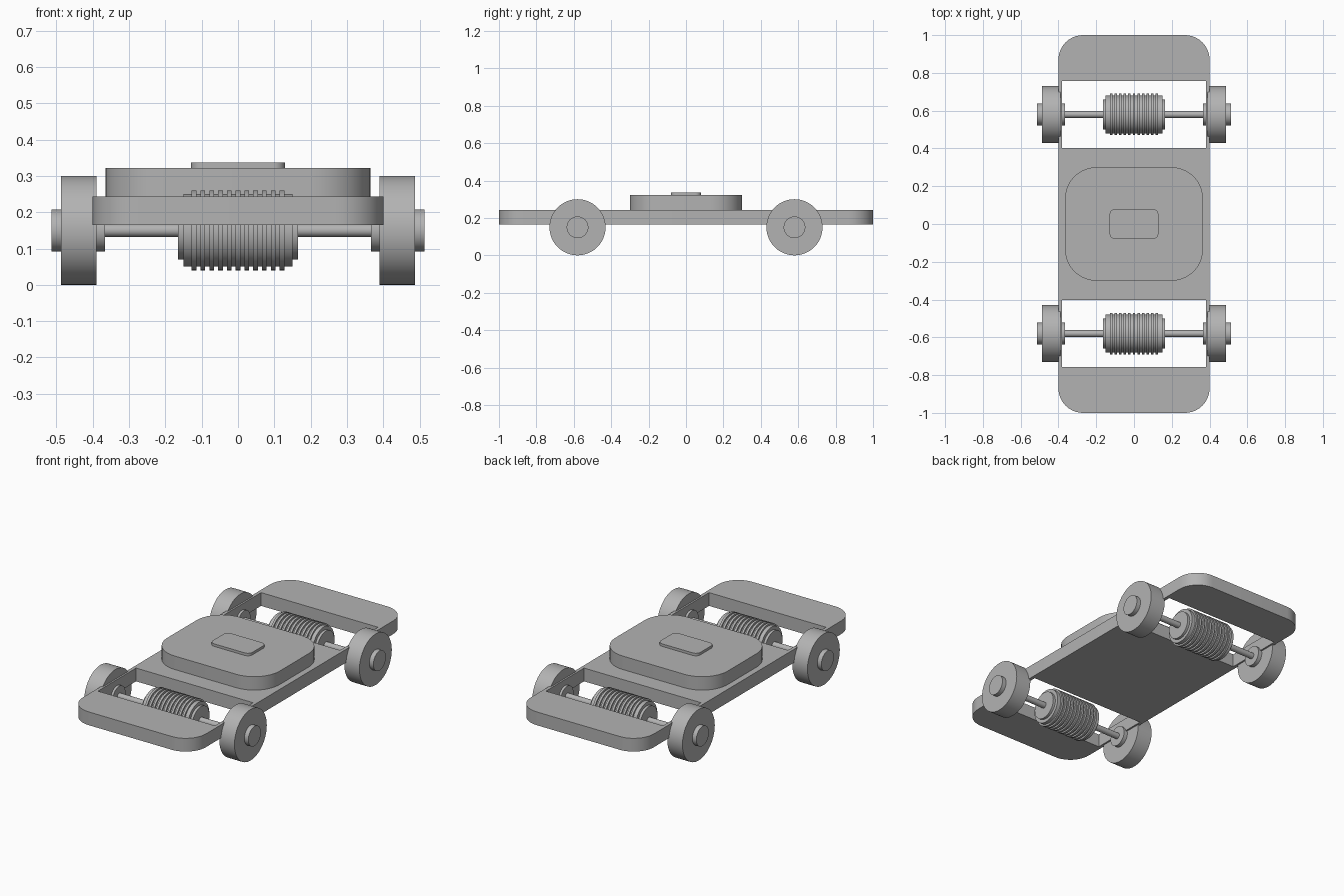
import bpy
import bmesh
import math
from mathutils import Matrix

cube = bpy.data.objects.get("Cube")
if cube:
    bpy.data.objects.remove(cube, do_unlink=True)

GREY = (0.45, 0.45, 0.45, 1.0)
grey = bpy.data.materials.new("plain_grey")
grey.use_nodes = True
grey.diffuse_color = GREY
grey.node_tree.nodes["Principled BSDF"].inputs["Base Color"].default_value = GREY

AXLE_Y, AXLE_Z = 0.58, 0.15


def finish(name, bm):
    """Turn a bmesh into a grey object, smooth apart from its sharp edges."""
    bmesh.ops.recalc_face_normals(bm, faces=bm.faces)
    mesh = bpy.data.meshes.new(name)
    bm.to_mesh(mesh)
    bm.free()
    mesh.materials.append(grey)
    obj = bpy.data.objects.new(name, mesh)
    bpy.context.collection.objects.link(obj)
    bpy.ops.object.select_all(action='DESELECT')
    obj.select_set(True)
    bpy.context.view_layer.objects.active = obj
    bpy.ops.object.shade_smooth_by_angle(angle=math.radians(35))
    return obj


def rounded_rect(half_x, half_y, radius, steps=10, mid_y=0.0):
    """Corner points of a rectangle with rounded (or sharp) corners."""
    if radius == 0:
        steps = 0
    points = []
    for quarter, (sx, sy) in enumerate(((1, 1), (-1, 1), (-1, -1), (1, -1))):
        for i in range(steps + 1):
            a = math.pi / 2 * (quarter + i / max(steps, 1))
            points.append((sx * (half_x - radius) + radius * math.cos(a),
                           mid_y + sy * (half_y - radius) + radius * math.sin(a)))
    return points


def slab(name, outlines, z0, z1):
    """Extruded flat plate; outlines after the first are openings."""
    curve = bpy.data.curves.new(name + "_outline", 'CURVE')
    curve.dimensions = '2D'
    curve.fill_mode = 'BOTH'
    curve.extrude = (z1 - z0) / 2
    for points in outlines:
        spline = curve.splines.new('POLY')
        spline.points.add(len(points) - 1)
        for p, (x, y) in zip(spline.points, points):
            p.co = (x, y, 0, 1)
        spline.use_cyclic_u = True
    helper = bpy.data.objects.new(name + "_outline", curve)
    bpy.context.collection.objects.link(helper)
    graph = bpy.context.evaluated_depsgraph_get()
    mesh = bpy.data.meshes.new_from_object(helper.evaluated_get(graph))
    bm = bmesh.new()
    bm.from_mesh(mesh)
    bpy.data.objects.remove(helper, do_unlink=True)
    bpy.data.curves.remove(curve)
    bpy.data.meshes.remove(mesh)
    bmesh.ops.remove_doubles(bm, verts=bm.verts, dist=0.0001)
    bmesh.ops.translate(bm, verts=bm.verts, vec=(0, 0, (z0 + z1) / 2))
    return finish(name, bm)


def lathe_x(name, profile, y, segments=48):
    """Solid turned around an axle line from (x, radius) points."""
    bm = bmesh.new()
    rings = []
    for x, r in profile:
        ring = []
        for i in range(segments):
            a = math.tau * i / segments
            ring.append(bm.verts.new((x, y + r * math.sin(a), AXLE_Z + r * math.cos(a))))
        rings.append(ring)
    for a, b in zip(rings, rings[1:]):
        for i in range(segments):
            j = (i + 1) % segments
            bm.faces.new((a[i], a[j], b[j], b[i]))
    bm.faces.new(rings[0])
    bm.faces.new(rings[-1])
    return finish(name, bm)


# Chassis plate with an axle opening near each end
openings = [rounded_rect(0.38, 0.177, 0, mid_y=s * AXLE_Y) for s in (-1, 1)]
slab("chassis_plate", [rounded_rect(0.4, 1.0, 0.13)] + openings, 0.165, 0.243)

# Raised deck and the small pad on it
slab("raised_deck", [rounded_rect(0.365, 0.3, 0.165)], 0.243, 0.322)
slab("top_pad", [rounded_rect(0.129, 0.08, 0.03)], 0.322, 0.337)

# Finned motor profile: stepped ends and evenly spaced fins
FINS, PITCH, BODY, FIN = 11, 0.0242, 0.1, 0.11
motor = [(-0.165, 0.08), (-0.15, 0.08), (-0.15, BODY)]
for i in range(FINS):
    x = (i - (FINS - 1) / 2) * PITCH
    motor += [(x - 0.0065, BODY), (x - 0.0065, FIN), (x + 0.0065, FIN), (x + 0.0065, BODY)]
motor += [(0.15, BODY), (0.15, 0.08), (0.165, 0.08)]

# Wheel with a hub standing out on both faces
wheel = [(0.366, 0.058), (0.39, 0.058), (0.39, 0.15),
         (0.488, 0.15), (0.488, 0.058), (0.514, 0.058)]

for end, sy in (("front", -1), ("back", 1)):
    y = sy * AXLE_Y
    lathe_x(end + "_axle", [(-0.4, 0.018), (0.4, 0.018)], y, 24)
    lathe_x(end + "_motor", motor, y)
    for side, sx in (("left", 1), ("right", -1)):
        lathe_x(f"{end}_{side}_wheel", [(sx * x, r) for x, r in wheel], y, 64)
